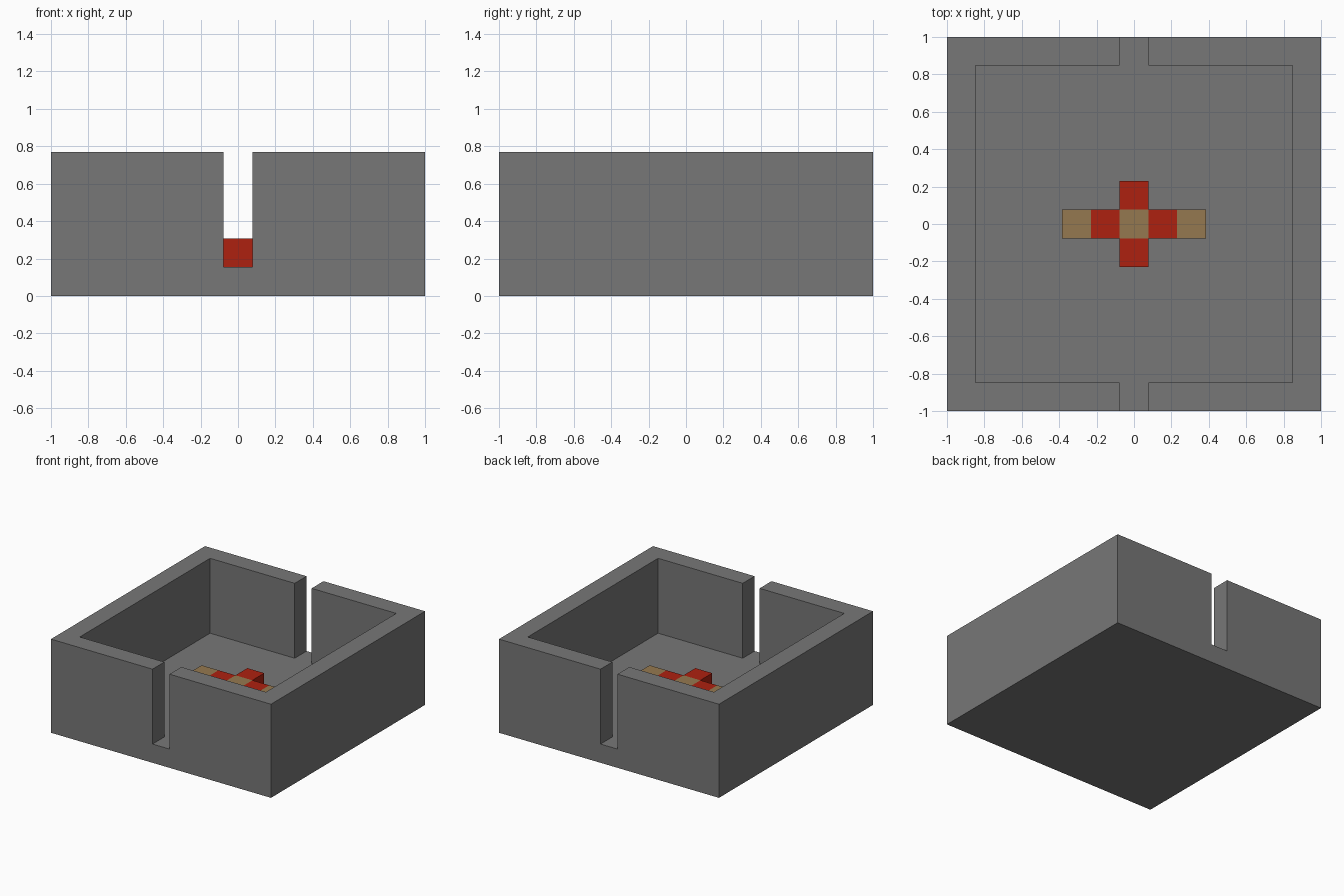
import bpy, bmesh

cube = bpy.data.objects.get("Cube")
if cube:
    bpy.data.objects.remove(cube, do_unlink=True)

U = 2 / 13          # side of one block
HEIGHT = 5 * U


def material(name, rgb):
    mat = bpy.data.materials.new(name)
    mat.use_nodes = True
    mat.diffuse_color = (*rgb, 1)
    mat.node_tree.nodes["Principled BSDF"].inputs["Base Color"].default_value = (*rgb, 1)
    return mat


def add_object(name, bm, mat):
    mesh = bpy.data.meshes.new(name)
    bm.to_mesh(mesh)
    bm.free()
    mesh.materials.append(mat)
    obj = bpy.data.objects.new(name, mesh)
    bpy.context.collection.objects.link(obj)
    return obj


def extrude_up(bm, faces, height, keep=False):
    new = bmesh.ops.extrude_face_region(bm, geom=faces, use_keep_orig=keep)["geom"]
    verts = [g for g in new if isinstance(g, bmesh.types.BMVert)]
    bmesh.ops.translate(bm, verts=verts, vec=(0, 0, height))
    return [g for g in new if isinstance(g, bmesh.types.BMFace)]


grey = material("stone grey", (0.185, 0.185, 0.185))
red = material("red", (0.42, 0.015, 0.005))
brown = material("tan brown", (0.30, 0.19, 0.08))

# Walled tray: floor plan of cells, raised to the floor, then the wall cells raised again
xs = [-1, U - 1, -U / 2, U / 2, 1 - U, 1]
ys = [-1, U - 1, 1 - U, 1]
bm = bmesh.new()
grid = [[bm.verts.new((x, y, 0)) for y in ys] for x in xs]
for i in range(len(xs) - 1):
    for j in range(len(ys) - 1):
        bm.faces.new((grid[i][j], grid[i + 1][j], grid[i + 1][j + 1], grid[i][j + 1]))
floor = extrude_up(bm, bm.faces[:], U, keep=True)


def is_wall(face):
    c = face.calc_center_median()
    on_edge = max(abs(c.x), abs(c.y)) > 1 - U
    return on_edge and abs(c.x) > U / 2     # leaves the front and back slots open


extrude_up(bm, [f for f in floor if is_wall(f)], HEIGHT - U)
bmesh.ops.recalc_face_normals(bm, faces=bm.faces[:])
bmesh.ops.dissolve_limit(bm, angle_limit=0.01, verts=bm.verts[:], edges=bm.edges[:])
add_object("walled_tray", bm, grey)


# Cross of blocks on the floor
def block(name, col, row, mat):
    bm = bmesh.new()
    bmesh.ops.create_cube(bm, size=U)
    add_object(name, bm, mat).location = (col * U, row * U, 1.5 * U)


block("centre_block", 0, 0, brown)
block("front_block", 0, -1, red)
block("back_block", 0, 1, red)
for side, sign in (("left", 1), ("right", -1)):
    block(side + "_inner_block", sign, 0, red)
    block(side + "_outer_block", 2 * sign, 0, brown)
